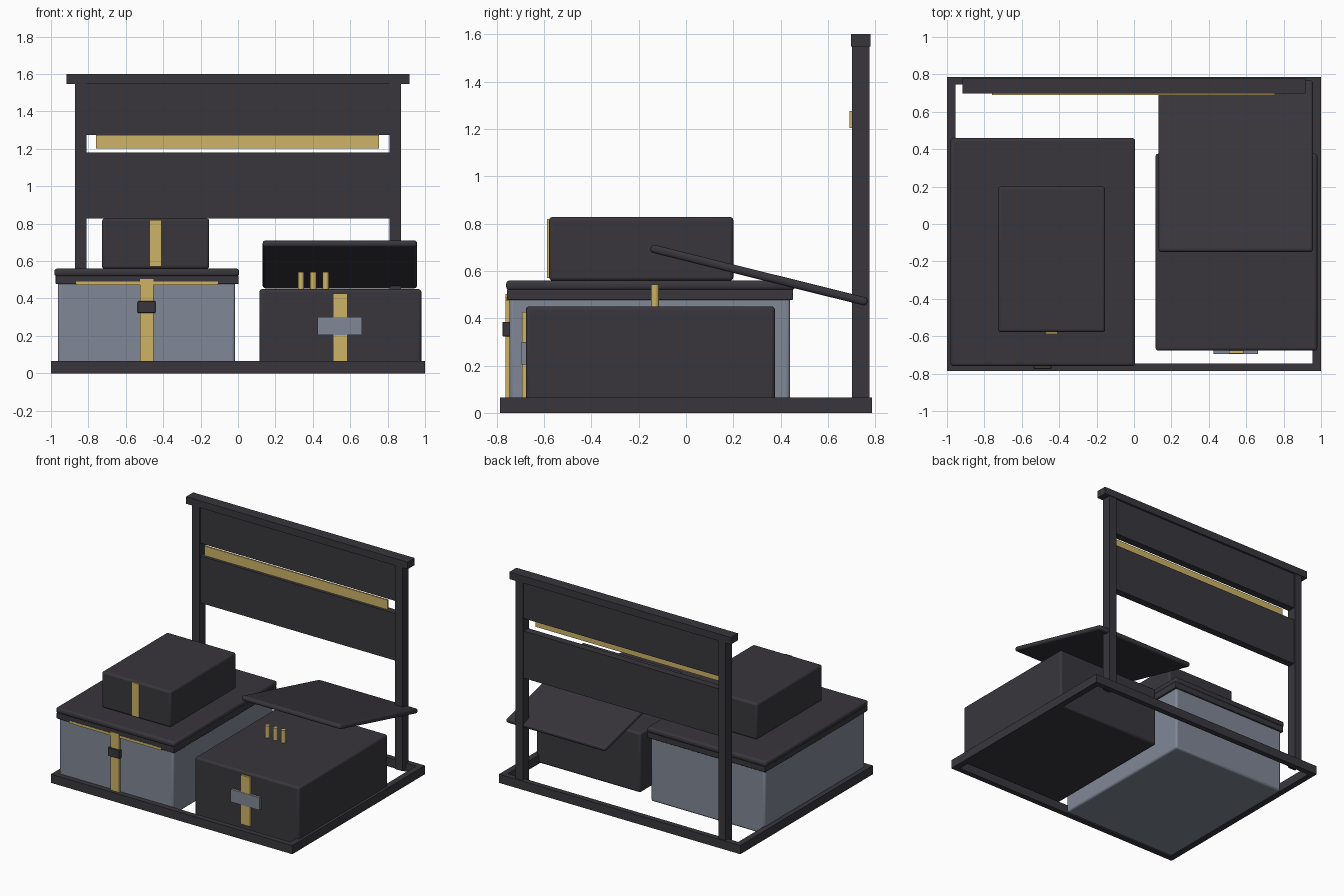
import bpy, math

if "Cube" in bpy.data.objects:
    bpy.data.objects.remove(bpy.data.objects["Cube"])


def material(name, rgb):
    m = bpy.data.materials.new(name)
    m.diffuse_color = (*rgb, 1.0)
    m.use_nodes = True
    m.node_tree.nodes["Principled BSDF"].inputs["Base Color"].default_value = m.diffuse_color
    return m


DARK = material("charcoal", (0.040, 0.037, 0.045))
GREY = material("blue_grey", (0.216, 0.242, 0.305))
GOLD = material("brass_yellow", (0.61, 0.445, 0.133))


def box(name, mat, x, y, z, bevel=0.0, tilt=0.0):
    """Box from (min, max) ranges, optionally bevelled and tilted about x."""
    bpy.ops.mesh.primitive_cube_add(size=1)
    ob = bpy.context.object
    ob.name = name
    for v in ob.data.vertices:
        v.co = [c * (r[1] - r[0]) for c, r in zip(v.co, (x, y, z))]
    ob.location = [(r[0] + r[1]) / 2 for r in (x, y, z)]
    ob.rotation_euler.x = tilt
    ob.data.materials.append(mat)
    if bevel:
        mod = ob.modifiers.new("rounded_edges", "BEVEL")
        mod.width = bevel
        mod.segments = 3
        bpy.ops.object.shade_smooth_by_angle(angle=math.radians(35))
    return ob


# Base frame
for side, s in (("left", -1), ("right", 1)):
    box(f"base_rail_{side}", DARK, sorted((s * 0.955, s * 1.0)), (-0.745, 0.745), (0, 0.065))
for end, s in (("front", -1), ("back", 1)):
    box(f"base_rail_{end}", DARK, (-1, 1), sorted((s * 0.745, s * 0.785)), (0, 0.065))

# Back rack: posts, top beam, panels and trim bar
for side, s in (("left", -1), ("right", 1)):
    box(f"back_post_{side}", DARK, sorted((s * 0.81, s * 0.872)), (0.702, 0.775), (0.02, 1.55))
box("top_beam", DARK, (-0.918, 0.918), (0.697, 0.78), (1.547, 1.6))
box("upper_panel", DARK, (-0.815, 0.815), (0.71, 0.765), (1.275, 1.55))
box("lower_panel", DARK, (-0.815, 0.815), (0.71, 0.765), (0.828, 1.18))
box("trim_bar", GOLD, (-0.76, 0.755), (0.69, 0.702), (1.203, 1.275))

# Large left chest with lid, strap and buckle
box("chest_body", GREY, (-0.963, -0.015), (-0.745, 0.44), (0.003, 0.5), 0.015)
box("chest_lip", DARK, (-0.975, 0.003), (-0.757, 0.453), (0.477, 0.522), 0.005)
box("chest_lid", DARK, (-0.982, 0.006), (-0.76, 0.46), (0.518, 0.56), 0.016)
box("chest_trim", GOLD, (-0.865, -0.108), (-0.758, -0.74), (0.472, 0.49))
box("chest_strap", GOLD, (-0.524, -0.451), (-0.762, -0.74), (0.06, 0.503))
box("chest_buckle", DARK, (-0.536, -0.442), (-0.775, -0.745), (0.323, 0.385), 0.003)

# Small case on top of the chest
box("small_case", DARK, (-0.727, -0.154), (-0.578, 0.2), (0.558, 0.828), 0.015)
box("small_case_strap", GOLD, (-0.472, -0.41), (-0.588, -0.57), (0.57, 0.82))

# Right box with clasp
box("right_box", DARK, (0.115, 0.98), (-0.677, 0.376), (0.003, 0.45), 0.015)
box("right_box_strap", GOLD, (0.508, 0.585), (-0.693, -0.67), (0.06, 0.427))
box("right_box_clasp", GREY, (0.426, 0.664), (-0.695, -0.67), (0.205, 0.3))

# Raised lid, tilted open at the front
box("open_lid", DARK, (0.132, 0.957), (0.309 - 0.472, 0.309 + 0.472),
    (0.582 - 0.0175, 0.582 + 0.0175), 0.014, math.radians(-14))

# Three short pegs on the right box
for i in range(3):
    bpy.ops.mesh.primitive_cylinder_add(vertices=16, radius=0.017, depth=0.1,
                                        location=(0.337 + 0.066 * i, -0.131, 0.492))
    peg = bpy.context.object
    peg.name = f"peg_{i + 1}"
    peg.data.materials.append(GOLD)
    bpy.ops.object.shade_smooth_by_angle(angle=math.radians(35))
